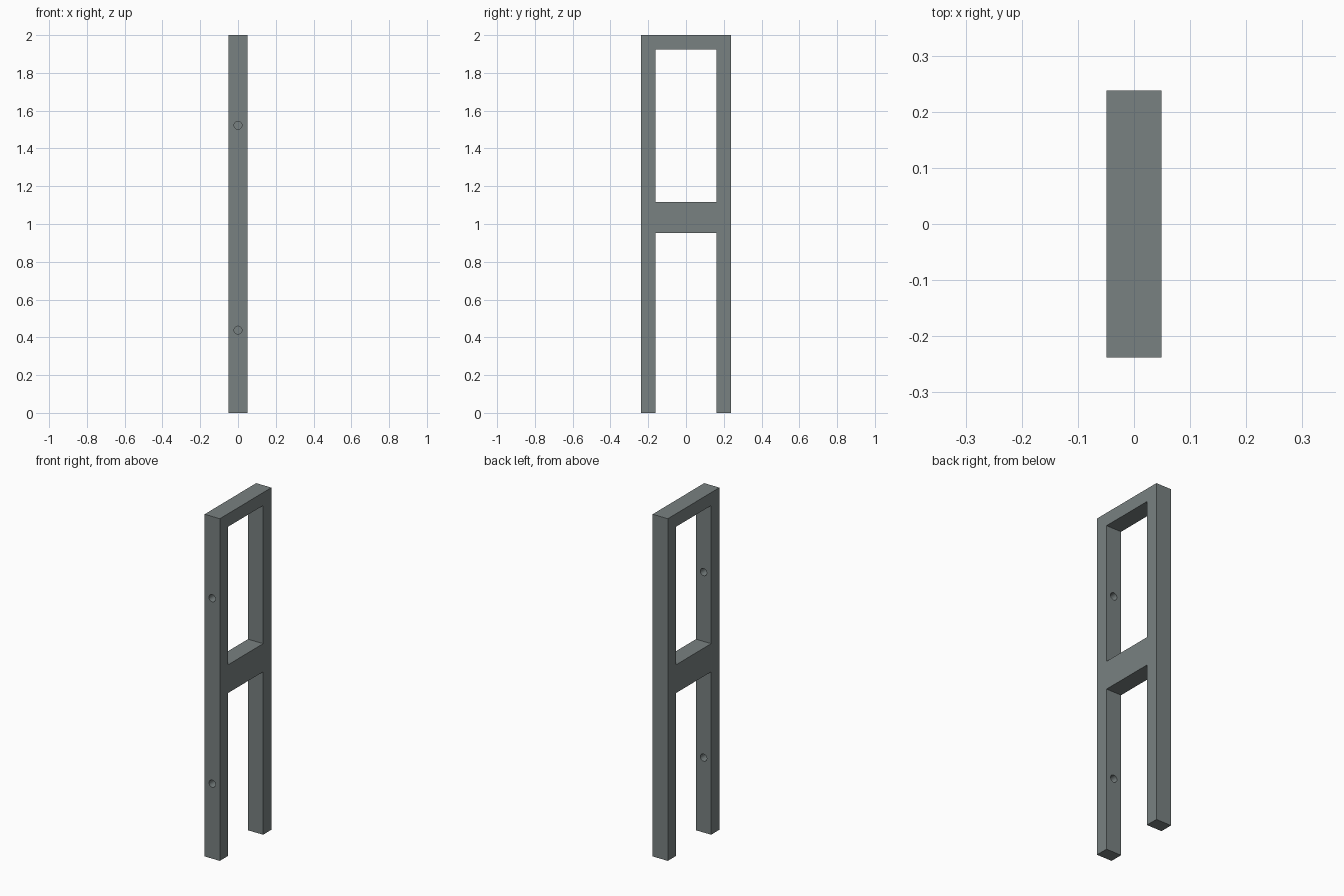
import bpy, bmesh, math

if "Cube" in bpy.data.objects:
    bpy.data.objects.remove(bpy.data.objects["Cube"])

HX, HY, IY = 0.049, 0.238, 0.162      # half depth, outer and inner half width
TOP, RAIL_TOP = 2.0, 1.924            # top bar
MID_LOW, MID_HIGH = 0.952, 1.117      # middle bar

grey = bpy.data.materials.new("slate grey")
grey.diffuse_color = (0.19, 0.22, 0.22, 1)
grey.use_nodes = True
grey.node_tree.nodes["Principled BSDF"].inputs["Base Color"].default_value = grey.diffuse_color


def make_prism(name, outline):
    """Extrude a (y, z) outline along x."""
    bm = bmesh.new()
    face = bm.faces.new([bm.verts.new((-HX, y, z)) for y, z in outline])
    ext = bmesh.ops.extrude_face_region(bm, geom=[face])
    verts = [g for g in ext["geom"] if isinstance(g, bmesh.types.BMVert)]
    bmesh.ops.translate(bm, vec=(2 * HX, 0, 0), verts=verts)
    bmesh.ops.recalc_face_normals(bm, faces=bm.faces)
    mesh = bpy.data.meshes.new(name)
    bm.to_mesh(mesh)
    bm.free()
    obj = bpy.data.objects.new(name, mesh)
    bpy.context.collection.objects.link(obj)
    obj.data.materials.append(grey)
    return obj


def cut(target, cutter):
    """Subtract a cutter and remove it."""
    cutter.hide_render = True
    mod = target.modifiers.new("cut", "BOOLEAN")
    mod.operation, mod.solver, mod.object = "DIFFERENCE", "EXACT", cutter
    bpy.context.view_layer.objects.active = target
    bpy.ops.object.modifier_apply(modifier=mod.name)
    bpy.data.objects.remove(cutter)


# Two legs, joined by the middle and top bars
frame = make_prism("frame", [
    (-HY, 0), (-IY, 0), (-IY, MID_LOW), (IY, MID_LOW),
    (IY, 0), (HY, 0), (HY, TOP), (-HY, TOP)])

# Upper opening
bpy.ops.mesh.primitive_cube_add(size=1, location=(0, 0, (MID_HIGH + RAIL_TOP) / 2))
window = bpy.context.object
window.scale = (0.4, 2 * IY, RAIL_TOP - MID_HIGH)
cut(frame, window)

# Round bolt holes through the front leg only
for z in (0.438, 1.522):
    bpy.ops.mesh.primitive_cylinder_add(
        vertices=32, radius=0.021, depth=0.16,
        location=(0, -(HY + IY) / 2, z), rotation=(math.pi / 2, 0, 0))
    cut(frame, bpy.context.object)

# Smooth hole walls, crisp frame edges
bpy.ops.object.select_all(action="DESELECT")
frame.select_set(True)
bpy.context.view_layer.objects.active = frame
bpy.ops.object.shade_smooth_by_angle(angle=math.radians(30))
